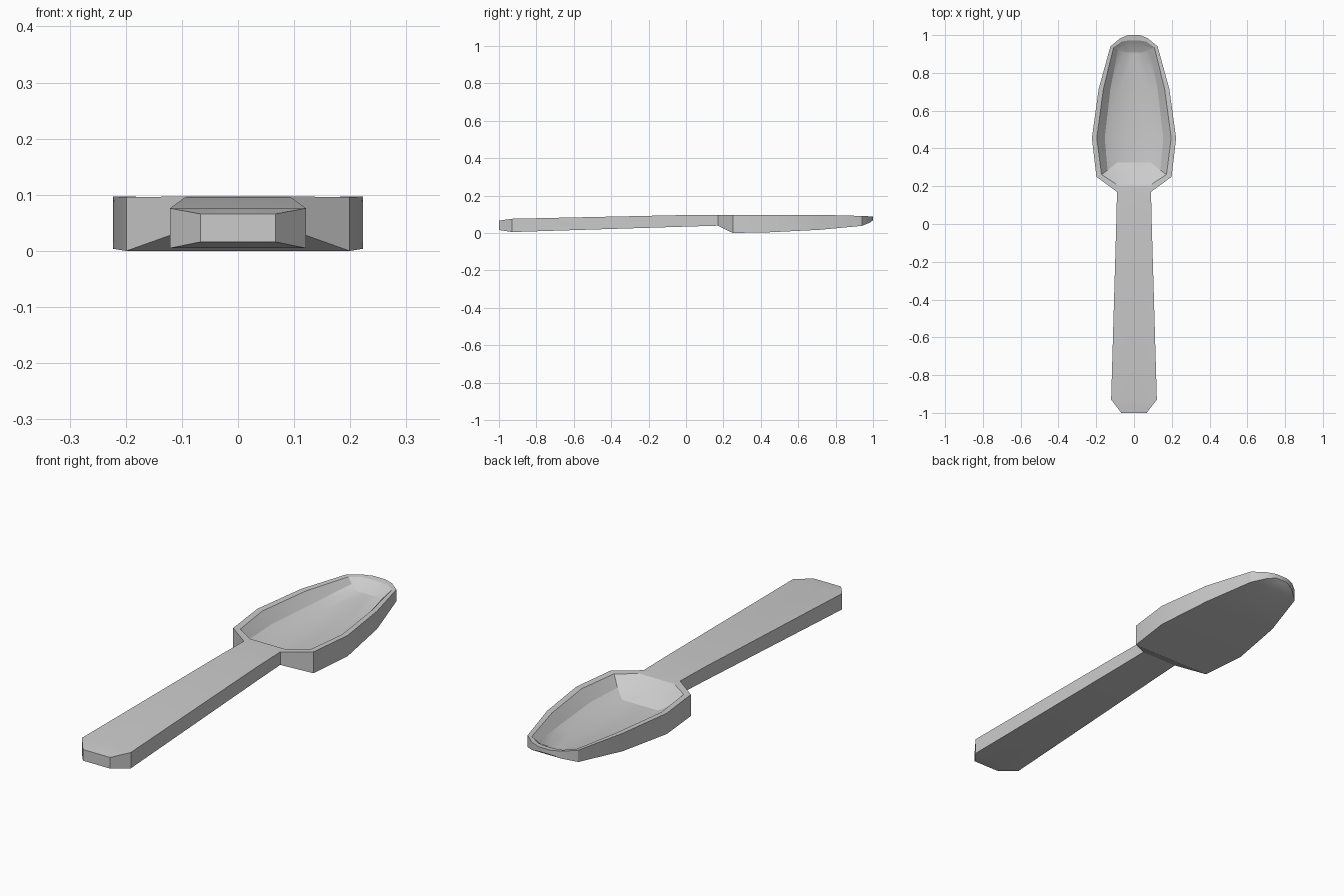
import bpy, bmesh

if "Cube" in bpy.data.objects:
    bpy.data.objects.remove(bpy.data.objects["Cube"])

bm = bmesh.new()
cache = {}

def vert(co):
    key = tuple(round(c, 4) for c in co)
    if key not in cache:
        cache[key] = bm.verts.new(key)
    return cache[key]

def face(*cos):
    vs = []
    for co in cos:
        v = vert(co)
        if v not in vs:
            vs.append(v)
    if len(vs) > 2:
        bm.faces.new(vs)

def bridge(a, b, start=0):
    for i in range(start, len(a) - 1):
        face(a[i], a[i + 1], b[i + 1], b[i])

def fill_to_centre(ring):
    for p, q in zip(ring, ring[1:]):
        face(p, q, (0, q[1], q[2]), (0, p[1], p[2]))

# Handle, right half: y, half width, bottom z, top z
handle = [(-1.0, .067, .016, .066), (-.93, .121, .005, .076),
          (0, .094, .034, .096), (.17, .09, .039, .097)]
for (y, x, b, t), (y2, x2, b2, t2) in zip(handle, handle[1:]):
    face((0, y, t), (x, y, t), (x2, y2, t2), (0, y2, t2))
    face((0, y, b), (x, y, b), (x2, y2, b2), (0, y2, b2))
    face((x, y, b), (x2, y2, b2), (x2, y2, t2), (x, y, t))
y, x, b, t = handle[0]
face((0, y, b), (x, y, b), (x, y, t), (0, y, t))

# Bowl, right half: rings running from the neck round to the tip
outer = [(0, .17), (.09, .17), (.199, .25), (.223, .455),
         (.187, .715), (.125, .94), (.075, .982), (.03, 1.0), (0, 1.0)]
top_z = [.097, .097, .096, .097, .097, .091, .089, .088, .088]
bottom_z = [.039, .039, 0, .004, .017, .038, .055, .068, .068]
top = [(x, y, z) for (x, y), z in zip(outer, top_z)]
bottom = [(x, y, z) for (x, y), z in zip(outer, bottom_z)]
rim = [(0, .205, .096), (.085, .205, .096), (.172, .262, .094), (.197, .455, .095),
       (.162, .715, .095), (.108, .935, .088), (.065, .965, .086),
       (.028, .972, .085), (0, .972, .085)]
slope = [(0, .26, .06), (.085, .26, .06), (.14, .285, .05), (.155, .455, .045),
         (.125, .715, .05), (.085, .925, .066), (.05, .945, .068),
         (.02, .948, .068), (0, .948, .068)]
floor = [(0, .325, .024), (.06, .325, .024), (.088, .325, .024), (.092, .455, .022),
         (.075, .715, .031), (.055, .908, .05), (.035, .908, .05),
         (.015, .908, .05), (0, .908, .05)]
bridge(bottom, top, start=1)
bridge(top, rim)
bridge(rim, slope)
bridge(slope, floor)
fill_to_centre(floor)
fill_to_centre(bottom)

# Mirror the half across x
bmesh.ops.mirror(bm, geom=bm.verts[:] + bm.edges[:] + bm.faces[:],
                 axis='X', merge_dist=.0005)
bmesh.ops.remove_doubles(bm, verts=bm.verts, dist=.0005)
bmesh.ops.recalc_face_normals(bm, faces=bm.faces)
mesh = bpy.data.meshes.new("spoon")
bm.to_mesh(mesh)
bm.free()
spoon = bpy.data.objects.new("spoon", mesh)
bpy.context.collection.objects.link(spoon)

# Smooth the shallow creases, keep the hard edges
bpy.context.view_layer.objects.active = spoon
spoon.select_set(True)
bpy.ops.object.shade_smooth_by_angle(angle=.4)
